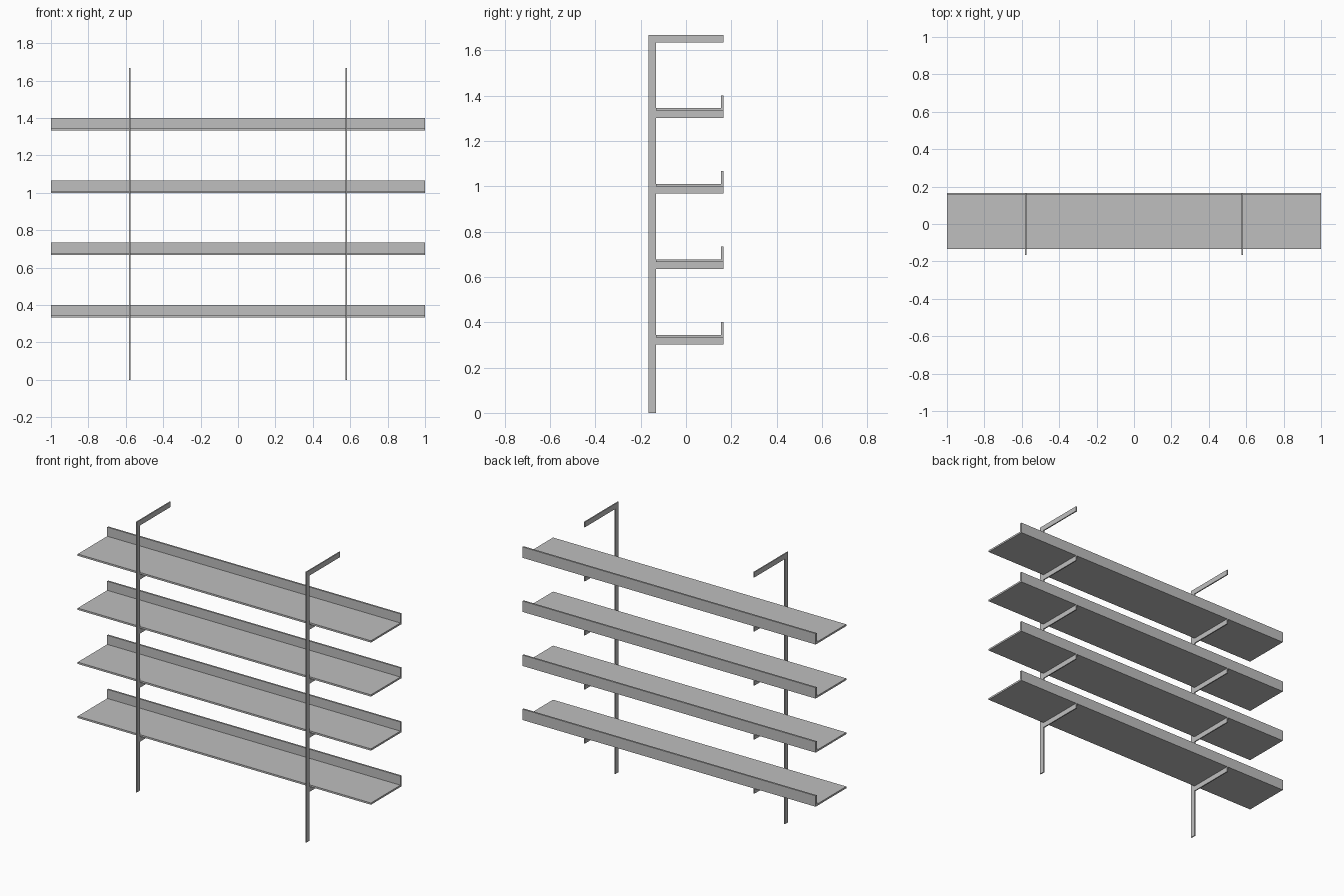
import bpy
import bmesh

cube = bpy.data.objects.get("Cube")
if cube:
    bpy.data.objects.remove(cube, do_unlink=True)

# Single painted metal finish
grey = bpy.data.materials.new("light_grey_metal")
grey.use_nodes = True
COLOUR = (0.52, 0.52, 0.52, 1)
grey.diffuse_color = COLOUR
grey.node_tree.nodes["Principled BSDF"].inputs["Base Color"].default_value = COLOUR


def extrude_profile(name, outline, x_mid, width):
    """Sweep a closed (y, z) outline along x into a solid."""
    bm = bmesh.new()
    x0 = x_mid - width / 2
    face = bm.faces.new([bm.verts.new((x0, y, z)) for y, z in outline])
    side = bmesh.ops.extrude_face_region(bm, geom=[face])["geom"]
    moved = [v for v in side if isinstance(v, bmesh.types.BMVert)]
    bmesh.ops.translate(bm, verts=moved, vec=(width, 0, 0))
    bmesh.ops.recalc_face_normals(bm, faces=bm.faces[:])
    mesh = bpy.data.meshes.new(name)
    bm.to_mesh(mesh)
    bm.free()
    mesh.materials.append(grey)
    obj = bpy.data.objects.new(name, mesh)
    bpy.context.collection.objects.link(obj)
    return obj


FRONT, BACK = -0.165, 0.165
BAR = 0.032          # depth of the flat bar
POST_BACK = FRONT + BAR
GAP = 1 / 3          # vertical spacing of the arms
TOP = 5 * GAP
LIP_TOP = 0.067
SHEET = 0.011

# Comb-shaped side frames: a post with five arms reaching backwards
comb = [(POST_BACK, 0), (FRONT, 0), (FRONT, TOP)]
for level in range(5, 0, -1):
    z = level * GAP
    if level < 5:
        comb.append((POST_BACK, z))
    comb += [(BACK, z), (BACK, z - BAR), (POST_BACK, z - BAR)]

for side, x in (("left", 0.578), ("right", -0.578)):
    extrude_profile(side + "_frame", comb, x, 0.007)

# Four L-shaped shelves with an upturned lip at the back
for level in range(1, 5):
    z = level * GAP
    shelf = [(POST_BACK, z), (BACK, z), (BACK, z + LIP_TOP),
             (BACK - SHEET, z + LIP_TOP), (BACK - SHEET, z + SHEET),
             (POST_BACK, z + SHEET)]
    extrude_profile(f"shelf_{level}", shelf, 0, 2)
